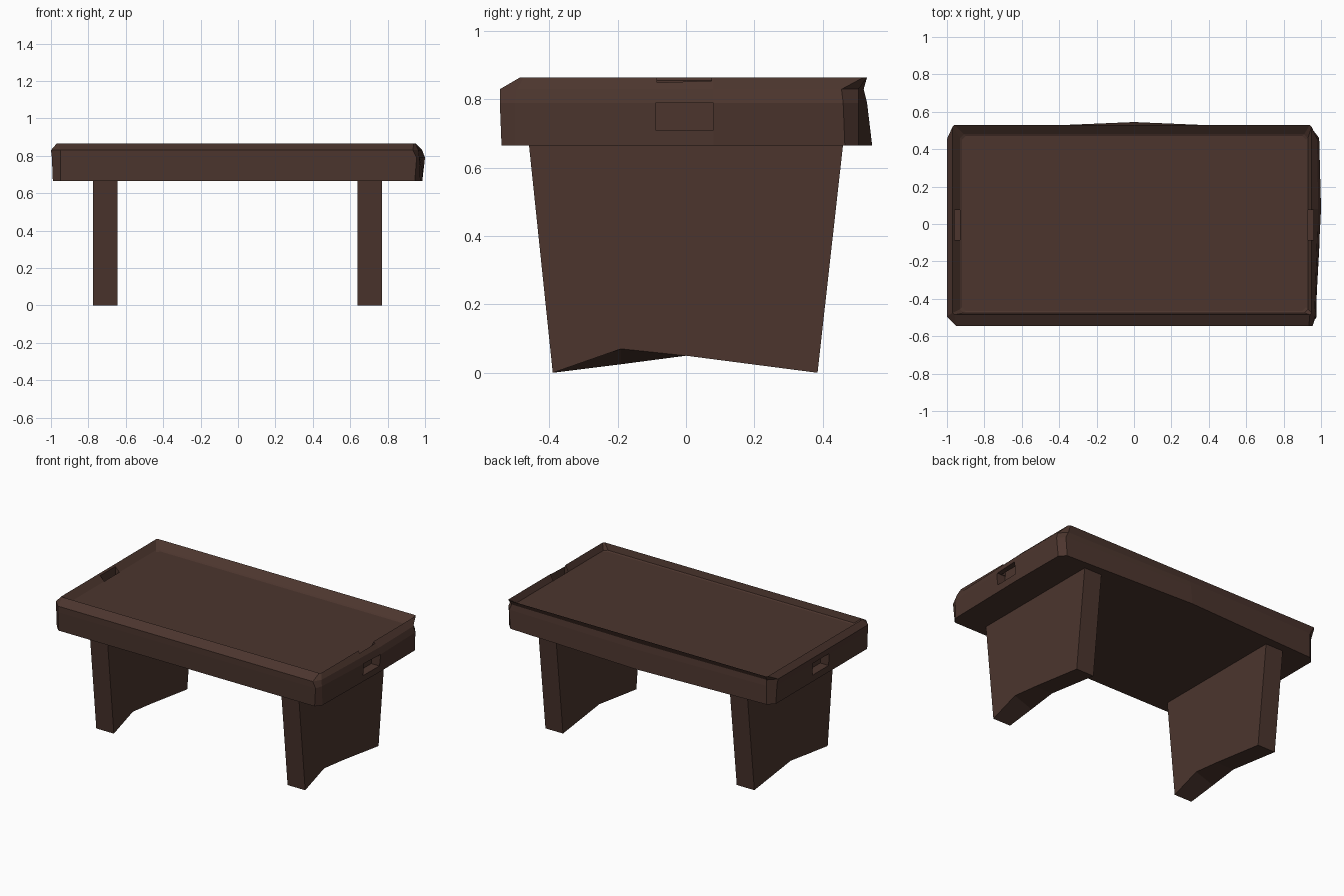
import bpy
import bmesh

cube = bpy.data.objects.get("Cube")
if cube:
    bpy.data.objects.remove(cube, do_unlink=True)

wood = bpy.data.materials.new("dark_brown_wood")
wood.use_nodes = True
colour = (0.072, 0.036, 0.027, 1)
wood.diffuse_color = colour
shader = wood.node_tree.nodes["Principled BSDF"]
shader.inputs["Base Color"].default_value = colour
shader.inputs["Roughness"].default_value = 0.8


def loft(name, rings):
    """Skin a stack of matching point rings and cap both ends."""
    bm = bmesh.new()
    loops = [[bm.verts.new(p) for p in ring] for ring in rings]
    for a, b in zip(loops, loops[1:]):
        for i in range(len(a)):
            j = (i + 1) % len(a)
            bm.faces.new((a[i], a[j], b[j], b[i]))
    bm.faces.new(list(reversed(loops[0])))
    bm.faces.new(loops[-1])
    bmesh.ops.recalc_face_normals(bm, faces=bm.faces)
    mesh = bpy.data.meshes.new(name)
    bm.to_mesh(mesh)
    bm.free()
    mesh.materials.append(wood)
    ob = bpy.data.objects.new(name, mesh)
    bpy.context.collection.objects.link(ob)
    return ob


def outline(x0, x1, y0, y1, z, cut=0.03, back=0.0, lean=0.0):
    """Rectangle with clipped corners, a bowed back and a leaning left end."""
    return [(x, y, z) for x, y in (
        (x0 + cut, y0), (x1 - cut, y0), (x1 - lean, y0 + cut), (x1, 0.08),
        (x1 - lean / 3, y1 - cut), (x1 - cut, y1), (0, y1 + back),
        (x0 + cut, y1), (x0, y1 - cut), (x0, y0 + cut))]


def box(x0, x1, y0, y1, z0, z1):
    return [[(x, y, z) for x, y in ((x0, y0), (x1, y0), (x1, y1), (x0, y1))]
            for z in (z0, z1)]


# Tray top: underside, apron, raised lip and the shallow recessed surface
tray = loft("tray_top", [
    outline(-0.99, 0.985, -0.54, 0.505, 0.665, 0.04, 0.04, 0.01),
    outline(-0.995, 1.0, -0.545, 0.505, 0.79, 0.045, 0.025, 0.03),
    outline(-1.0, 0.985, -0.545, 0.505, 0.83, 0.05, 0.015, 0.02),
    outline(-0.97, 0.95, -0.485, 0.53, 0.865, 0.01),
    outline(-0.93, 0.93, -0.475, 0.48, 0.825, 0.02),
    outline(-0.92, 0.92, -0.465, 0.47, 0.82, 0.02)])

# Handle slots in both ends, open upwards through a narrow groove
for side in (-1, 1):
    a, b, c = sorted((0.93 * side, 1.1 * side)) + [0.96 * side]
    inner, outer = sorted((0.93 * side, c))
    for part in (box(a, b, -0.09, 0.08, 0.71, 0.79),
                 box(inner, outer, -0.085, 0.075, 0.715, 0.9)):
        cutter = loft("slot_cutter", part)
        cutter.hide_render = True
        mod = tray.modifiers.new("slot", "BOOLEAN")
        mod.operation = "DIFFERENCE"
        mod.solver = "EXACT"
        mod.object = cutter
        bpy.context.view_layer.objects.active = tray
        bpy.ops.object.modifier_apply(modifier=mod.name)
        bpy.data.objects.remove(cutter, do_unlink=True)

# Tapered slab legs with an arched foot, notched higher on one face
for name, x0 in (("right_leg", -0.775), ("left_leg", 0.64)):
    rings = []
    for x, notch in ((x0, 0.025), (x0 + 0.13, 0.07)):
        rings.append([(x, y, z) for y, z in (
            (-0.46, 0.67), (-0.39, 0), (-0.19, notch), (0, 0.05),
            (0.385, 0), (0.46, 0.67))])
    loft(name, rings)
